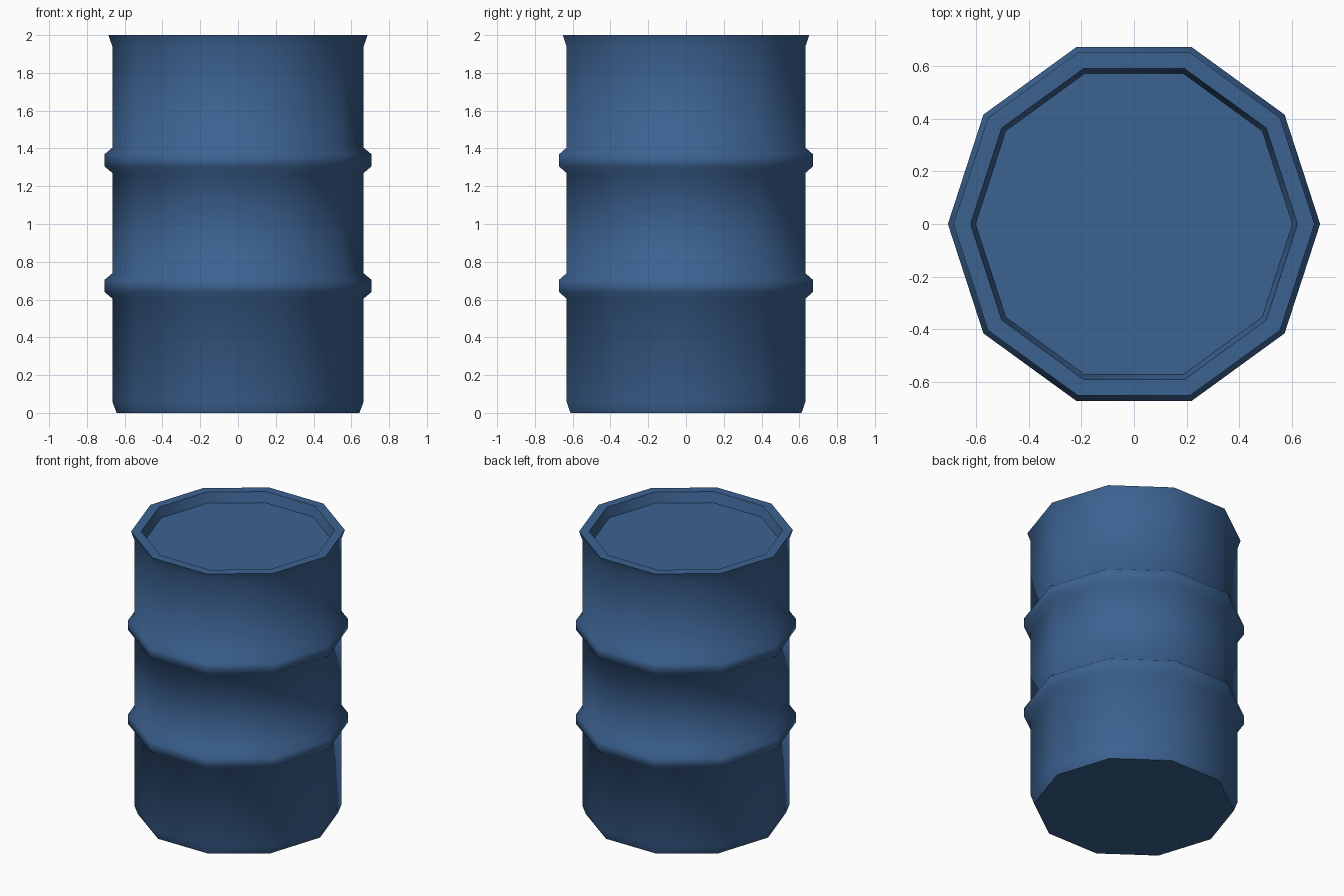
import bpy
import bmesh
import math

default = bpy.data.objects.get("Cube")
if default:
    bpy.data.objects.remove(default, do_unlink=True)

SIDES = 10
BODY = 0.665
HOOP = 0.707


def make_material(name, colour):
    mat = bpy.data.materials.new(name)
    mat.use_nodes = True
    mat.diffuse_color = colour
    mat.node_tree.nodes["Principled BSDF"].inputs["Base Color"].default_value = colour
    return mat


def hoop(z):
    """Raised rolling hoop centred on height z."""
    return [(BODY, z - 0.067), (HOOP, z - 0.032), (HOOP, z + 0.032), (BODY, z + 0.067)]


def lathe(name, profile, mat):
    """Revolve a (radius, height) profile and cap both ends."""
    bm = bmesh.new()
    rings = []
    for r, z in profile:
        rings.append([bm.verts.new((r * math.cos(a), r * math.sin(a), z))
                      for a in (math.tau * i / SIDES for i in range(SIDES))])
    for low, high in zip(rings, rings[1:]):
        for i in range(SIDES):
            j = (i + 1) % SIDES
            bm.faces.new((low[i], low[j], high[j], high[i]))
    bm.faces.new(rings[0][::-1])
    bm.faces.new(rings[-1])
    mesh = bpy.data.meshes.new(name)
    bm.to_mesh(mesh)
    bm.free()
    mesh.materials.append(mat)
    obj = bpy.data.objects.new(name, mesh)
    bpy.context.collection.objects.link(obj)
    return obj


blue = make_material("blue_paint", (0.045, 0.122, 0.283, 1.0))

# Bottom chamfer, wall with two hoops, flared rim, then the recessed lid
profile = [(0.643, 0), (BODY, 0.06)]
profile += hoop(0.672) + hoop(1.337)
profile += [(BODY, 1.94), (0.686, 2), (0.621, 2), (0.602, 1.93)]
drum = lathe("drum", profile, blue)

# Smooth wall and hoops, crisp rim, lid and base edges
bpy.ops.object.select_all(action="DESELECT")
drum.select_set(True)
bpy.context.view_layer.objects.active = drum
bpy.ops.object.shade_smooth_by_angle(angle=math.radians(60))
